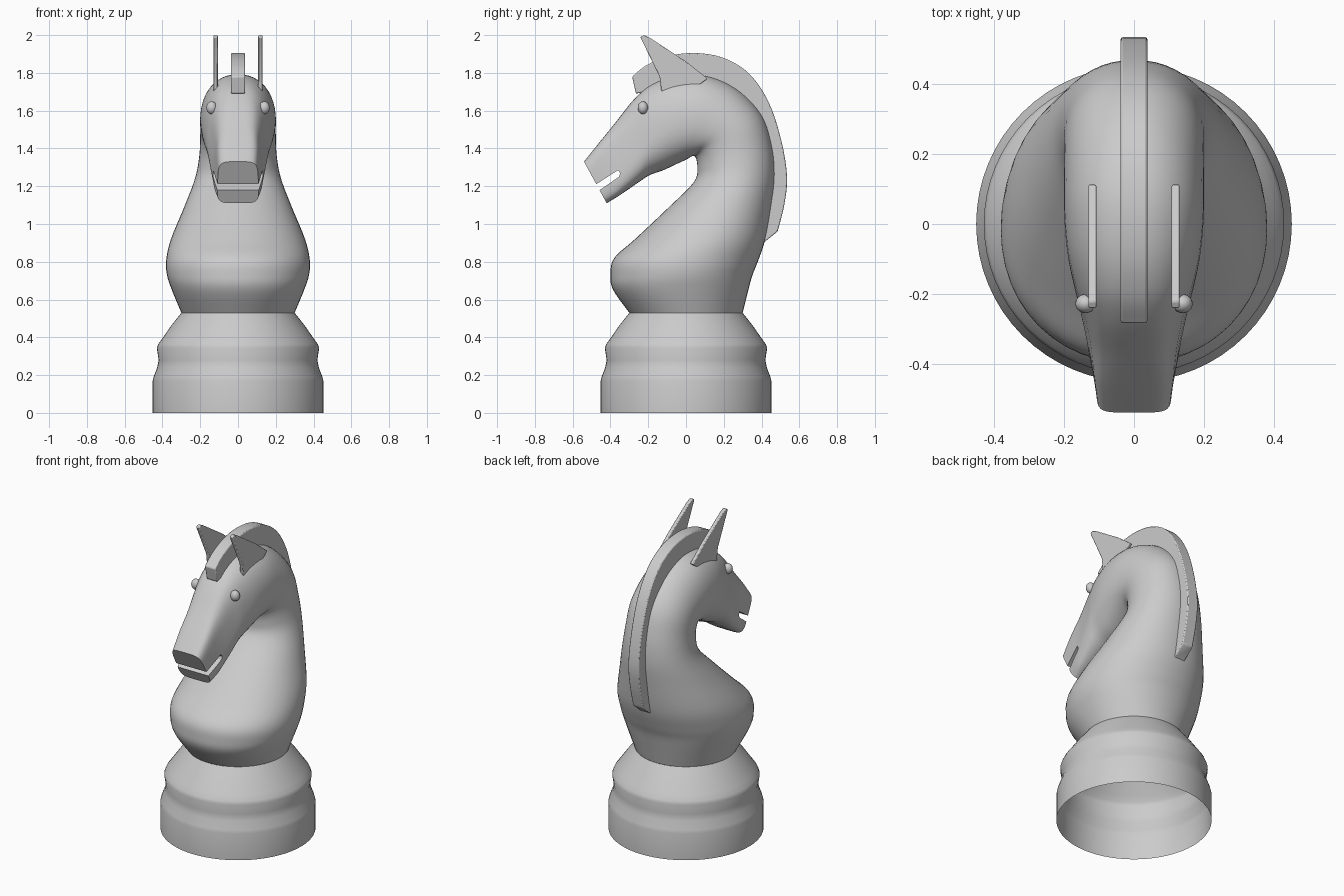
import bpy, bmesh
from math import sin, cos, tau, radians

if "Cube" in bpy.data.objects:
    bpy.data.objects.remove(bpy.data.objects["Cube"])


def spline(rows, steps):
    """Catmull-Rom interpolation through rows of numbers."""
    out = []
    for i in range(len(rows) - 1):
        p0, p1, p2, p3 = (rows[min(max(i + k, 0), len(rows) - 1)] for k in (-1, 0, 1, 2))
        for s in range(steps):
            t = s / steps
            out.append([0.5 * (2 * b + (c - a) * t + (2 * a - 5 * b + 4 * c - d) * t * t
                               + (3 * b - a - 3 * c + d) * t ** 3)
                        for a, b, c, d in zip(p0, p1, p2, p3)])
    return out + [list(rows[-1])]


def loft(name, rings, caps=True, angle=40, bevel=0):
    """Skin a list of closed rings."""
    bm = bmesh.new()
    rs = [[bm.verts.new(p) for p in r] for r in rings]
    for a, b in zip(rs, rs[1:]):
        for i in range(len(a)):
            j = (i + 1) % len(a)
            bm.faces.new((a[i], a[j], b[j], b[i]))
    if caps:
        bm.faces.new(rs[0][::-1])
        bm.faces.new(rs[-1])
    bmesh.ops.recalc_face_normals(bm, faces=bm.faces)
    me = bpy.data.meshes.new(name)
    bm.to_mesh(me)
    bm.free()
    ob = bpy.data.objects.new(name, me)
    bpy.context.collection.objects.link(ob)
    if bevel:
        m = ob.modifiers.new("Bevel", 'BEVEL')
        m.width, m.segments = bevel, 2
    smooth(ob, angle)
    return ob


def smooth(ob, angle=40):
    bpy.ops.object.select_all(action='DESELECT')
    ob.select_set(True)
    bpy.context.view_layer.objects.active = ob
    bpy.ops.object.shade_smooth_by_angle(angle=radians(angle))


def slab(name, outline, x0, x1, bevel=0):
    """Side-view outline (y, z) given thickness along x."""
    return loft(name, [[(x, y, z) for y, z in outline] for x in (x0, x1)], bevel=bevel)


# Turned base, hollow underneath
base = [(.452, 0), (.452, .17), (.447, .19), (.428, .24), (.42, .28), (.43, .345),
        (.422, .365), (.40, .395), (.355, .46), (.30, .53)]
loft("base", [[(r * cos(tau * i / 64), r * sin(tau * i / 64), z) for i in range(64)]
              for r, z in base], caps=False)

# Neck and head: front/under point, back/top point, half width, squareness, taper
sections = [
    (-.30, .53, .30, .53, .30, 2, 0),
    (-.385, .65, .33, .65, .35, 2.1, 0),
    (-.40, .73, .352, .73, .376, 2.1, 0),
    (-.38, .82, .38, .80, .38, 2.1, 0),
    (-.27, .92, .42, .92, .355, 2.1, 0),
    (-.10, 1.08, .452, 1.10, .285, 2.1, 0),
    (.04, 1.22, .47, 1.26, .228, 2.1, 0),
    (.06, 1.30, .455, 1.42, .205, 2.1, 0),
    (.045, 1.36, .40, 1.58, .20, 2.1, 0),
    (0, 1.34, .27, 1.715, .20, 2.1, 0),
    (-.055, 1.315, .11, 1.785, .20, 2.2, 0),
    (-.12, 1.285, -.05, 1.785, .19, 2.3, -.02),
    (-.19, 1.26, -.18, 1.74, .168, 2.6, -.08),
    (-.245, 1.225, -.275, 1.66, .147, 3.2, -.14),
    (-.31, 1.18, -.375, 1.535, .13, 4, -.14),
    (-.37, 1.14, -.46, 1.43, .12, 5, -.09),
    (-.42, 1.11, -.54, 1.33, .108, 5, -.04),
]


def power(v, n):
    return (1 if v >= 0 else -1) * abs(v) ** (2 / n)


rings = []
for fy, fz, by, bz, w, n, taper in spline(sections, 5):
    ring = []
    for i in range(48):
        c, s = power(cos(tau * i / 48), n), power(sin(tau * i / 48), n)
        ring.append((w * s * (1 + taper * c),
                     (fy + by) / 2 + (by - fy) / 2 * c,
                     (fz + bz) / 2 + (bz - fz) / 2 * c))
    rings.append(ring)
body = loft("neck_and_head", rings)

# Mouth slot
cutter = slab("mouth_cutter", [(-.6, 1.13), (-.36, 1.285), (-.348, 1.268),
                               (-.355, 1.25), (-.6, 1.08)], -.3, .3)
mod = body.modifiers.new("Mouth", 'BOOLEAN')
mod.object, mod.operation, mod.solver = cutter, 'DIFFERENCE', 'EXACT'
bpy.ops.object.select_all(action='DESELECT')
body.select_set(True)
bpy.context.view_layer.objects.active = body
bpy.ops.object.modifier_apply(modifier="Mouth")
bpy.data.objects.remove(cutter)

# Open the neck into the hollow base
bm = bmesh.new()
bm.from_mesh(body.data)
bmesh.ops.delete(bm, geom=[f for f in bm.faces if all(v.co.z < .531 for v in f.verts)],
                 context='FACES')
bm.to_mesh(body.data)
bm.free()
smooth(body)

# Mane: outer and inner edge of a curved strip
mane = [(-.285, 1.78, -.265, 1.69), (-.21, 1.84, -.17, 1.71), (-.09, 1.89, -.06, 1.75),
        (.06, 1.905, .06, 1.75), (.21, 1.875, .18, 1.72), (.34, 1.79, .28, 1.66),
        (.44, 1.64, .36, 1.56), (.505, 1.44, .41, 1.40), (.535, 1.25, .43, 1.24),
        (.52, 1.10, .42, 1.08), (.485, .96, .41, .90)]
loft("mane", [[(-.038, oy, oz), (.038, oy, oz), (.038, iy, iz), (-.038, iy, iz)]
              for oy, oz, iy, iz in spline(mane, 5)], bevel=.006)

# Ears and eyes, one per side
ear = [(-.242, 1.99), (-.222, 2.0), (-.19, 1.985), (0, 1.86), (.115, 1.77),
       (.02, 1.70), (-.13, 1.70), (-.14, 1.78)]
for side, label in ((-1, "left"), (1, "right")):
    slab("ear_" + label, ear, side * .107, side * .131, bevel=.005)
    bpy.ops.mesh.primitive_uv_sphere_add(segments=24, ring_count=12, radius=.032,
                                         location=(side * .139, -.228, 1.615))
    eye = bpy.context.object
    eye.name = "eye_" + label
    eye.scale = (.9, .85, 1.05)
    smooth(eye, 60)
